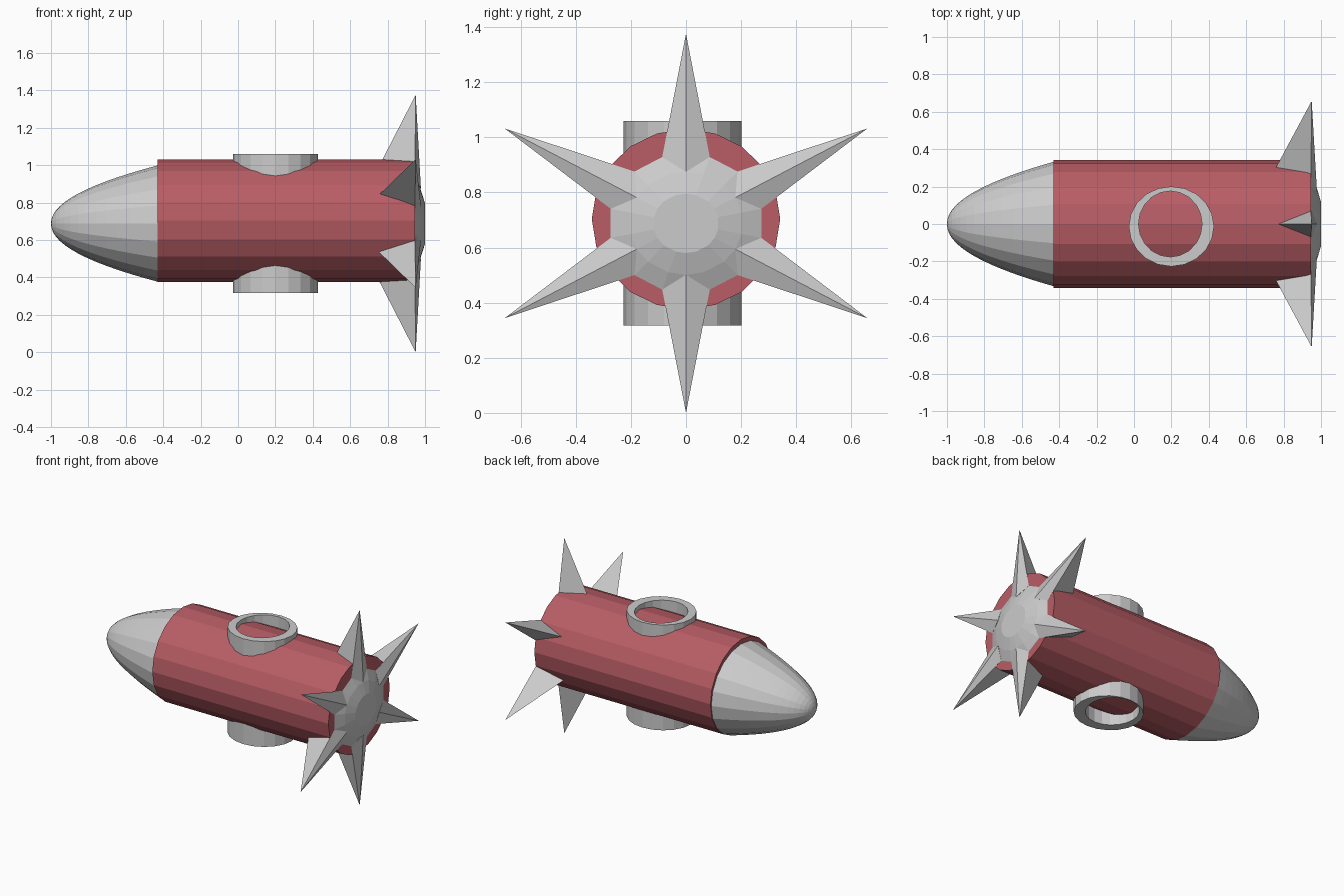
import bpy, math

if "Cube" in bpy.data.objects:
    bpy.data.objects.remove(bpy.data.objects["Cube"])

AXIS_Z = 0.688


def material(name, color):
    m = bpy.data.materials.new(name)
    m.diffuse_color = color
    m.use_nodes = True
    m.node_tree.nodes["Principled BSDF"].inputs["Base Color"].default_value = m.diffuse_color
    return m


def make_object(name, verts, faces, mat=None):
    mesh = bpy.data.meshes.new(name)
    mesh.from_pydata(verts, [], faces)
    mesh.validate()
    ob = bpy.data.objects.new(name, mesh)
    bpy.context.collection.objects.link(ob)
    if mat:
        mesh.materials.append(mat)
    # consistent outward normals
    bpy.context.view_layer.objects.active = ob
    ob.select_set(True)
    bpy.ops.object.mode_set(mode='EDIT')
    bpy.ops.mesh.select_all(action='SELECT')
    bpy.ops.mesh.normals_make_consistent(inside=False)
    bpy.ops.object.mode_set(mode='OBJECT')
    ob.select_set(False)
    return ob


def lathe_x(name, profile, sides, zc, sy, sz, mat=None):
    """Revolve (x, radius) profile round the long axis, capped at both ends."""
    verts, faces = [], []
    for x, r in profile:
        for i in range(sides):
            a = 2 * math.pi * i / sides
            verts.append((x, r * sy * math.cos(a), zc + r * sz * math.sin(a)))
    for k in range(len(profile) - 1):
        for i in range(sides):
            j = (i + 1) % sides
            faces.append((k * sides + i, k * sides + j,
                          (k + 1) * sides + j, (k + 1) * sides + i))
    faces.append(tuple(range(sides)))
    faces.append(tuple(range(len(verts) - sides, len(verts))))
    return make_object(name, verts, faces, mat)


def tube(name, z0, z1, hole_y, sides=20):
    """Upright tube whose bore is slightly off-centre."""
    verts, faces = [], []
    loops = [(0.2, -0.013, 0.228, 0.214, z0), (0.2, -0.013, 0.228, 0.214, z1),
             (0.194, hole_y, 0.17, 0.176, z1), (0.194, hole_y, 0.17, 0.176, z0)]
    for cx, cy, rx, ry, z in loops:
        for i in range(sides):
            a = 2 * math.pi * i / sides
            verts.append((cx + rx * math.cos(a), cy + ry * math.sin(a), z))
    for k in range(4):
        for i in range(sides):
            j = (i + 1) % sides
            n = (k + 1) % 4
            faces.append((k * sides + i, k * sides + j, n * sides + j, n * sides + i))
    return make_object(name, verts, faces)


# Body
red = material("body_red", (0.48, 0.11, 0.13, 1))
lathe_x("body", [(-0.43, 1), (0.945, 1)], 20, 0.703, 0.342, 0.327, red)

# Nose cone: blunt parabola
steps = 14
nose = [(-1 + 0.575 * (k / steps) ** 2, max(0.004, (k / steps) ** 0.97))
        for k in range(steps + 1)]
lathe_x("nose_cone", nose, 20, AXIS_Z, 0.334, 0.312)

# Hatch tubes above and below
tube("top_hatch_ring", 0.85, 1.06, 0.0)
tube("bottom_hatch_ring", 0.317, 0.53, 0.018)

# Tail hub: flat round cap sloping out to the fin roots
YS = 1.104


def polar(x, r, deg):
    a = math.radians(deg)
    return (x, YS * r * math.sin(a), AXIS_Z + r * math.cos(a))


ring_degs = [60 * k + d for k in range(6) for d in (-18, 0, 18)]
verts, faces = [], []
for x, r in ((0.90, 0.25), (0.945, 0.253), (0.975, 0.187), (1.0, 0.108)):
    verts += [polar(x, r, d) for d in ring_degs]
n = len(ring_degs)
for k in range(3):
    for i in range(n):
        j = (i + 1) % n
        faces.append((k * n + i, k * n + j, (k + 1) * n + j, (k + 1) * n + i))
faces += [tuple(range(n)), tuple(range(3 * n, 4 * n))]
make_object("tail_hub", verts, faces)

# Six spiked tail fins: four-sided pyramids
for k in range(6):
    d = 60 * k
    v = [polar(0.95, 0.688, d), polar(0.978, 0.187, d), polar(0.945, 0.253, d + 18),
         polar(0.725, 0.25, d), polar(0.945, 0.253, d - 18)]
    make_object(f"tail_fin_{k + 1}", v,
                [(0, 1, 2), (0, 2, 3), (0, 3, 4), (0, 4, 1), (1, 2, 3), (1, 3, 4)])
